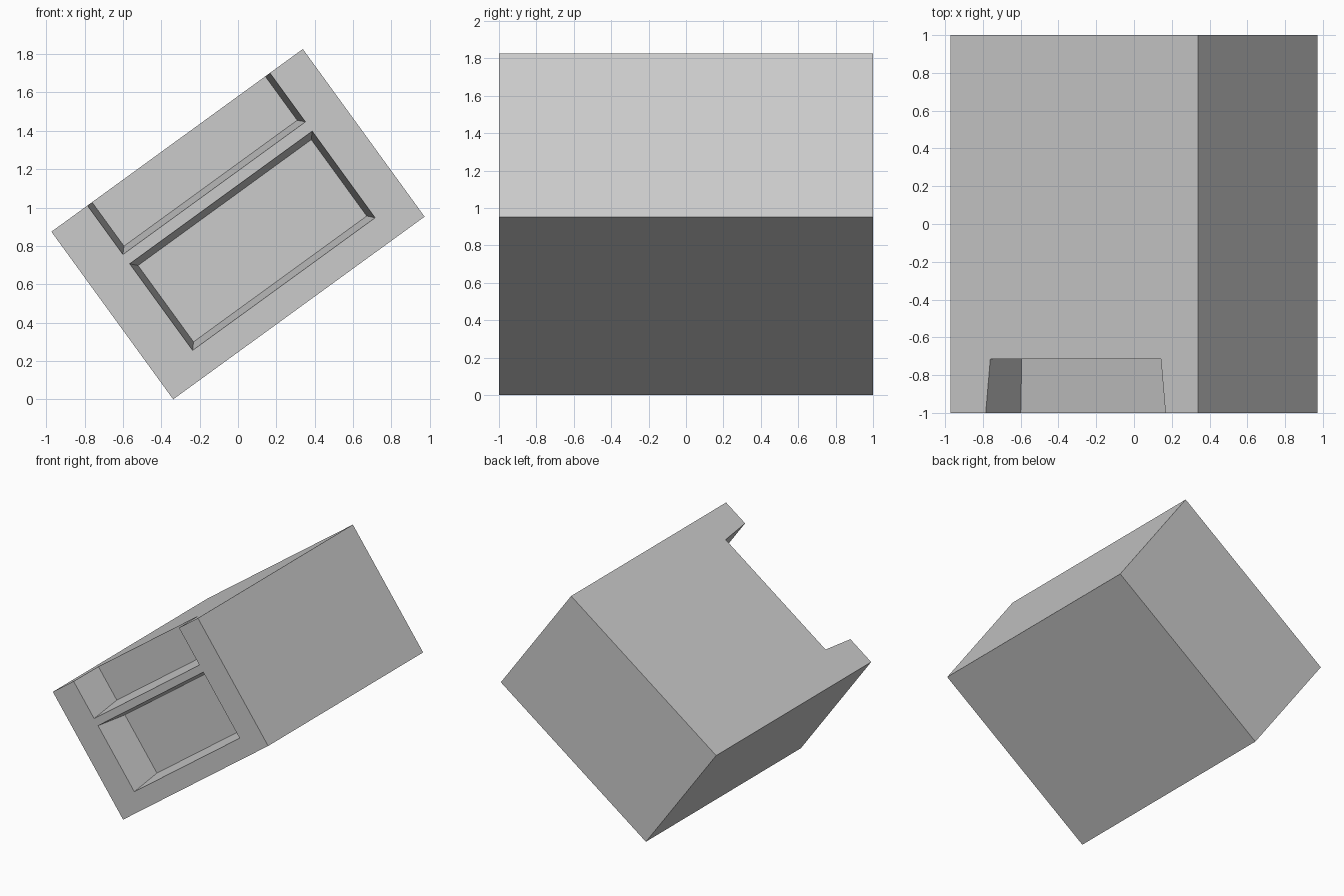
import bpy, bmesh, math
from mathutils import Matrix

if "Cube" in bpy.data.objects:
    bpy.data.objects.remove(bpy.data.objects["Cube"])

W, H = 1.62, 1.08            # block width and height before tilting
FRONT, FLOOR = -1.0, -0.715  # front face and recess floor in y
TILT = math.radians(36)

grey = bpy.data.materials.new("plain_grey")
grey.diffuse_color = (0.6, 0.6, 0.6, 1)
grey.use_nodes = True
grey.node_tree.nodes["Principled BSDF"].inputs["Base Color"].default_value = grey.diffuse_color


def frustum(name, front, back, y0, y1):
    """Solid between two rectangles (u0, u1, v0, v1) at y0 and y1."""
    bm = bmesh.new()
    rings = []
    for (u0, u1, v0, v1), y in ((front, y0), (back, y1)):
        pts = [(u0, v0), (u1, v0), (u1, v1), (u0, v1)]
        rings.append([bm.verts.new((u - W / 2, y, v - H / 2)) for u, v in pts])
    a, b = rings
    bm.faces.new(a)
    bm.faces.new(b[::-1])
    for i in range(4):
        j = (i + 1) % 4
        bm.faces.new((a[i], b[i], b[j], a[j]))
    bmesh.ops.recalc_face_normals(bm, faces=bm.faces[:])
    mesh = bpy.data.meshes.new(name)
    bm.to_mesh(mesh)
    bm.free()
    mesh.materials.append(grey)
    ob = bpy.data.objects.new(name, mesh)
    bpy.context.collection.objects.link(ob)
    return ob


def cut_recess(block, name, outer, inner):
    """Sink a tapered recess into the front, overshooting the front face."""
    over = 0.1
    k = over / (FLOOR - FRONT)
    start = [o + (o - i) * k for o, i in zip(outer, inner)]
    cutter = frustum(name, start, inner, FRONT - over, FLOOR)
    cutter.hide_render = True
    mod = block.modifiers.new(name, 'BOOLEAN')
    mod.operation, mod.solver, mod.object = 'DIFFERENCE', 'EXACT', cutter
    bpy.context.view_layer.objects.active = block
    bpy.ops.object.modifier_apply(modifier=mod.name)
    bpy.data.objects.remove(cutter)


# Main block
block = frustum("tilted_block", (0, W, 0, H), (0, W, 0, H), FRONT, 1.0)

# Lower closed recess, and upper recess open through the top
cut_recess(block, "lower_recess", (0.232, 1.408, 0.147, 0.705), (0.262, 1.378, 0.18, 0.672))
cut_recess(block, "upper_recess", (0.232, 1.408, 0.765, 1.2), (0.262, 1.378, 0.797, 1.2))

# Tip the block onto its lower edge
block.data.transform(Matrix.Rotation(-TILT, 4, 'Y'))
block.location.z = (W * math.sin(TILT) + H * math.cos(TILT)) / 2
